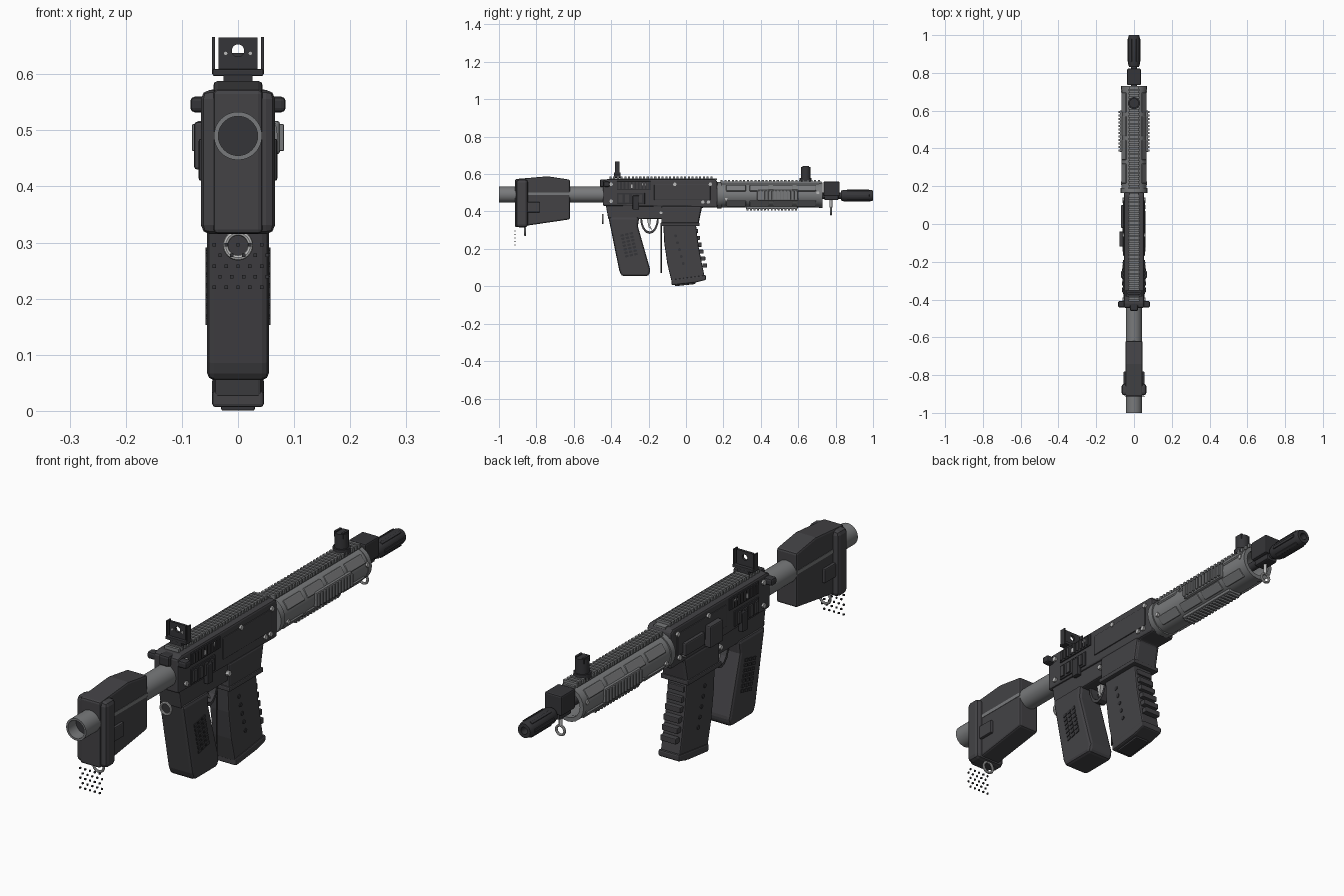
import bpy, bmesh, math
from mathutils import Matrix, Vector

if "Cube" in bpy.data.objects:
    bpy.data.objects.remove(bpy.data.objects["Cube"])


def material(name, rgb):
    m = bpy.data.materials.new(name)
    m.use_nodes = True
    m.diffuse_color = (*rgb, 1)
    m.node_tree.nodes["Principled BSDF"].inputs["Base Color"].default_value = (*rgb, 1)
    return m


DARK = material("dark polymer", (.056, .055, .06))
BLACK = material("black metal", (.036, .036, .04))
GRAY = material("gray metal", (.19, .195, .2))
LIGHT = material("bright steel", (.5, .5, .5))
AXES = {"x": Matrix.Rotation(math.pi / 2, 4, "Y"),
        "y": Matrix.Rotation(-math.pi / 2, 4, "X"), "z": Matrix()}


def finish(name, bm, mat, bevel=0, smooth=False):
    bmesh.ops.recalc_face_normals(bm, faces=bm.faces)
    me = bpy.data.meshes.new(name)
    bm.to_mesh(me)
    bm.free()
    ob = bpy.data.objects.new(name, me)
    bpy.context.collection.objects.link(ob)
    me.materials.append(mat)
    if bevel:
        mod = ob.modifiers.new("Bevel", "BEVEL")
        mod.width, mod.segments, mod.limit_method = bevel, 2, "ANGLE"
    if smooth:
        bpy.ops.object.select_all(action="DESELECT")
        ob.select_set(True)
        bpy.context.view_layer.objects.active = ob
        bpy.ops.object.shade_smooth_by_angle()
    return ob


# Boxes are given as (x, y, z) low and high corners
def boxes(name, spans, mat, bevel=0, turn=Matrix()):
    bm = bmesh.new()
    for lo, hi in spans:
        lo, hi = Vector(lo), Vector(hi)
        bmesh.ops.create_cube(bm, size=1, matrix=turn @ Matrix.Translation((lo + hi) / 2)
                              @ Matrix.Diagonal((*(hi - lo), 1)))
    return finish(name, bm, mat, bevel)


def prism(name, points, half, mat, bevel=0, middle=0):
    bm = bmesh.new()
    face = bm.faces.new([bm.verts.new((middle - half, y, z)) for y, z in points])
    out = bmesh.ops.extrude_face_region(bm, geom=[face])["geom"]
    bmesh.ops.translate(bm, vec=(half * 2, 0, 0),
                        verts=[v for v in out if isinstance(v, bmesh.types.BMVert)])
    return finish(name, bm, mat, bevel)


def rods(name, centres, radius, length, axis, mat, sides=12):
    bm = bmesh.new()
    for c in centres:
        bmesh.ops.create_cone(bm, cap_ends=True, segments=sides, radius1=radius, radius2=radius,
                              depth=length, matrix=Matrix.Translation(c) @ AXES[axis])
    return finish(name, bm, mat, 0, True)


# Lathe a closed (radius, y) profile around a lengthwise axis
def lathe(name, profile, height, mat, sides=32):
    bm = bmesh.new()
    rings = []
    for i in range(sides):
        a = math.tau * i / sides
        rings.append([bm.verts.new((r * math.cos(a), y, height + r * math.sin(a))) for r, y in profile])
    n = len(profile)
    for i in range(sides):
        for j in range(n):
            a, b = rings[i], rings[(i + 1) % sides]
            bm.faces.new((a[j], a[(j + 1) % n], b[(j + 1) % n], b[j]))
    return finish(name, bm, mat, 0, True)


def tube(name, outer, inner, y0, y1, height, mat, sides=32):
    return lathe(name, [(outer, y0), (outer, y1), (inner, y1), (inner, y0)], height, mat, sides)


def sling_ring(name, y, z, radius=.022):
    profile = [(radius + .005 * math.cos(t * math.tau / 8), y + .005 * math.sin(t * math.tau / 8))
               for t in range(8)]
    lathe(name, profile, z, LIGHT)


def both(lo, hi):
    return [(lo, hi), ((-hi[0], lo[1], lo[2]), (-lo[0], hi[1], hi[2]))]


# Stock and its tube
tube("buffer_tube", .043, .035, -1, -.43, .49, GRAY)
rods("tube_stop", [(0, -.7, .49)], .036, .5, "y", BLACK, 24)
prism("stock_body", [(-.914, .315), (-.914, .573), (-.74, .588), (-.62, .57), (-.62, .358)],
      .044, DARK, .008)
boxes("butt_pad", [((-.066, -.908, .315), (.066, -.845, .572))], DARK, .016)
boxes("stock_stripe", both((.04, -.845, .488), (.0455, -.622, .502)), GRAY)
boxes("stock_latch", both((.04, -.85, .395), (.055, -.78, .45)), DARK, .004)
boxes("pad_studs", [((x * .021 - .003 + r % 2 * .01, -.917, .217 + r * .019),
                    (x * .021 + .003 + r % 2 * .01, -.911, .223 + r * .019))
                   for x in range(-2, 3) for r in range(5)], BLACK)
sling_ring("stock_ring", -.86, .295)
sling_ring("receiver_ring", -.445, .36)
sling_ring("front_ring", .775, .402, .018)
rods("front_ring_post", [(0, .775, .44)], .007, .04, "z", LIGHT)

# Receiver
prism("upper_receiver", [(-.445, .43), (-.445, .565), (-.42, .573), (.155, .573), (.168, .56), (.168, .42)],
      .053, DARK, .008)
prism("lower_receiver", [(-.43, .44), (-.415, .358), (-.13, .36), (-.13, .325), (.065, .325),
                         (.085, .42), (.16, .425), (.16, .44)], .047, DARK, .006)
prism("magazine_well", [(-.132, .43), (-.132, .322), (.068, .322), (.068, .345), (.085, .43)],
      .055, DARK, .008)
boxes("well_lip", [((-.06, -.137, .322), (.06, .073, .34))], DARK, .004)
boxes("charging_handle", [((-.085, -.442, .532), (.085, -.408, .56)),
                          ((-.022, -.46, .53), (.022, -.36, .572))], BLACK, .008)
boxes("ejection_port", both((.05, -.37, .515), (.058, -.19, .562)), BLACK, .002)
boxes("port_ribs", [s for i in range(9) for s in
                    both((.055, -.362 + i * .019, .52), (.062, -.352 + i * .019, .557))], DARK)
boxes("selector_plate", both((.05, -.37, .44), (.058, -.22, .5)), BLACK, .002)
boxes("selector_ribs", [s for i in range(4) for s in
                        both((.055, -.36 + i * .035, .447), (.064, -.34 + i * .035, .492))], DARK)
boxes("selector_lever", both((.05, -.285, .41), (.07, -.25, .485)), BLACK, .004)
boxes("side_panel", both((.05, -.17, .46), (.057, .13, .545)), DARK, .003)
boxes("bolt_catch", [((-.078, -.12, .43), (-.05, -.04, .515)),
                     ((-.07, -.02, .45), (-.05, .1, .5))], DARK, .005)
pins = [(-.4, .455), (-.4, .545), (-.29, .535), (-.225, .545), (-.06, .545), (.13, .545),
        (-.135, .393), (.12, .45), (.09, .45)]
rods("receiver_pins", [(s * .054, y, z) for y, z in pins for s in (-1, 1)], .01, .014, "x", LIGHT, 6)

# Top rails
for label, start, end, base, top in (("receiver", -.41, .165, .568, .576),
                                     ("handguard", .185, .725, .54, .559)):
    boxes(label + "_rail", [((-.024, start, base), (.024, end, top))], GRAY)
    boxes(label + "_rail_teeth", [((-.03, start + i * .02, top - .006), (.03, start + i * .02 + .011, top + .01))
                                 for i in range(int((end - start) / .02))], GRAY)

# Handguard
MID = .487
tube("handguard", .066, .054, .17, .728, MID, GRAY, 24)
tube("handguard_collar", .071, .05, .165, .19, MID, GRAY, 24)
tube("handguard_nose", .068, .052, .71, .73, MID, GRAY, 24)
for side, angle in (("left", 35), ("right", 145), ("lower_left", -42), ("lower_right", -138)):
    turn = Matrix.Translation((0, 0, MID)) @ Matrix.Rotation(-math.radians(angle), 4, "Y")
    boxes(side + "_panels", [((.055, y, -.019), (.07, y + .105, .019)) for y in (.215, .34, .465, .59)],
          GRAY, .004, turn)
for side, angle, start, count in (("left", 0, .38, 12), ("right", 180, .38, 12), ("bottom", -90, .32, 15)):
    turn = Matrix.Translation((0, 0, MID)) @ Matrix.Rotation(-math.radians(angle), 4, "Y")
    boxes(side + "_grip_panel", [((.06, start, -.03), (.075, start + count * .0185, .03))], GRAY, .006, turn)
    boxes(side + "_grip_ribs", [((.07, start + .004 + i * .0185, -.024), (.082, start + .014 + i * .0185, .024))
                               for i in range(count)], GRAY, .002, turn)
rods("handguard_screws", [(s * .064, y, z) for s in (-1, 1) for y, z in ((.215, .465), (.705, .5))],
     .009, .012, "x", LIGHT, 6)

# Barrel end
rods("barrel", [(0, .65, .485)], .017, .5, "y", BLACK, 20)
boxes("gas_block", [((-.037, .735, .482), (.037, .822, .56)), ((-.024, .74, .46), (.024, .815, .49))],
      BLACK, .006)
lathe("muzzle_device", [(.012, .83), (.026, .83), (.031, .845), (.031, .985), (.027, 1), (.014, 1), (.014, .93)],
      .485, BLACK, 24)
for i in range(6):
    turn = Matrix.Translation((0, 0, .485)) @ Matrix.Rotation(i * math.pi / 3, 4, "Y")
    boxes("muzzle_rib_%d" % i, [((.027, .86, -.006), (.034, .98, .006))], BLACK, .002, turn)

# Sights
rods("front_sight_base", [(0, .64, .57)], .032, .02, "z", BLACK, 20)
rods("front_sight_post", [(0, .64, .6)], .026, .075, "z", BLACK, 20)
boxes("front_sight_ears", both((.012, .622, .62), (.02, .658, .642)), BLACK)
boxes("rear_sight_base", [((-.026, -.385, .58), (.026, -.35, .6)),
                          ((-.045, -.385, .597), (.045, -.35, .609))], BLACK, .002)
boxes("rear_sight_wings", both((.041, -.38, .6), (.046, -.355, .666)), BLACK)
plate = boxes("rear_sight_plate", [((-.035, -.373, .605), (.035, -.363, .665))], BLACK)
cutter = rods("sight_hole_cutter", [(0, -.368, .642)], .011, .05, "y", BLACK, 20)
cutter.hide_render = True
cutter.hide_set(True)
cut = plate.modifiers.new("Hole", "BOOLEAN")
cut.object = cutter
rods("rear_sight_screws", [(s * .022, -.37, .637) for s in (-1, 1)], .004, .012, "y", LIGHT, 8)

# Grip
prism("pistol_grip", [(-.415, .37), (-.25, .37), (-.257, .32), (-.19, .085), (-.2, .055), (-.345, .055),
                      (-.357, .085)], .055, DARK, .012)
lean = Matrix.Translation((0, -.3, .22)) @ Matrix.Rotation(.22, 4, "X")
boxes("grip_texture", [s for i in range(7) for j in range(3) for s in
                       both((.052, -.038 + j * .025, -.06 + i * .019),
                            (.058, -.02 + j * .025, -.048 + i * .019))], BLACK, 0, lean)

# Trigger and guard
guard = [(-.05 * math.cos(t * math.pi / 8), -.085 * math.sin(t * math.pi / 8)) for t in range(9)]
prism("trigger_guard", [(y - .195, z + .365) for y, z in guard]
      + [(y * .8 - .195, z * .85 + .365) for y, z in reversed(guard)], .017, DARK)
prism("trigger", [(-.21, .365), (-.185, .365), (-.192, .325), (-.18, .3), (-.2, .315)], .008, LIGHT)
rods("well_rod", [(0, -.132, .2)], .003, .26, "z", BLACK, 8)

# Magazine
prism("magazine", [(-.122, .34), (.052, .34), (.066, .22), (.085, .12), (.1, .05), (-.076, .022),
                   (-.1, .12), (-.116, .23)], .042, DARK, .006)
boxes("magazine_ribs", [((-.034, .04 + i * .0095, .285 - i * .037), (.034, .065 + i * .0095, .307 - i * .037))
                        for i in range(6)], DARK, .003)
prism("magazine_floor", [(-.077, .006), (-.077, .036), (.107, .06), (.107, .034), (.05, .02)],
      .046, DARK, .006)
prism("floor_latch", [(-.06, 0), (-.06, .02), (.05, .03), (.05, .012)], .03, BLACK, .003)
rods("magazine_windows", [(s * .042, -.055 + i * .01, .27 - i * .037) for i in range(5) for s in (-1, 1)],
     .008, .006, "x", BLACK, 12)
